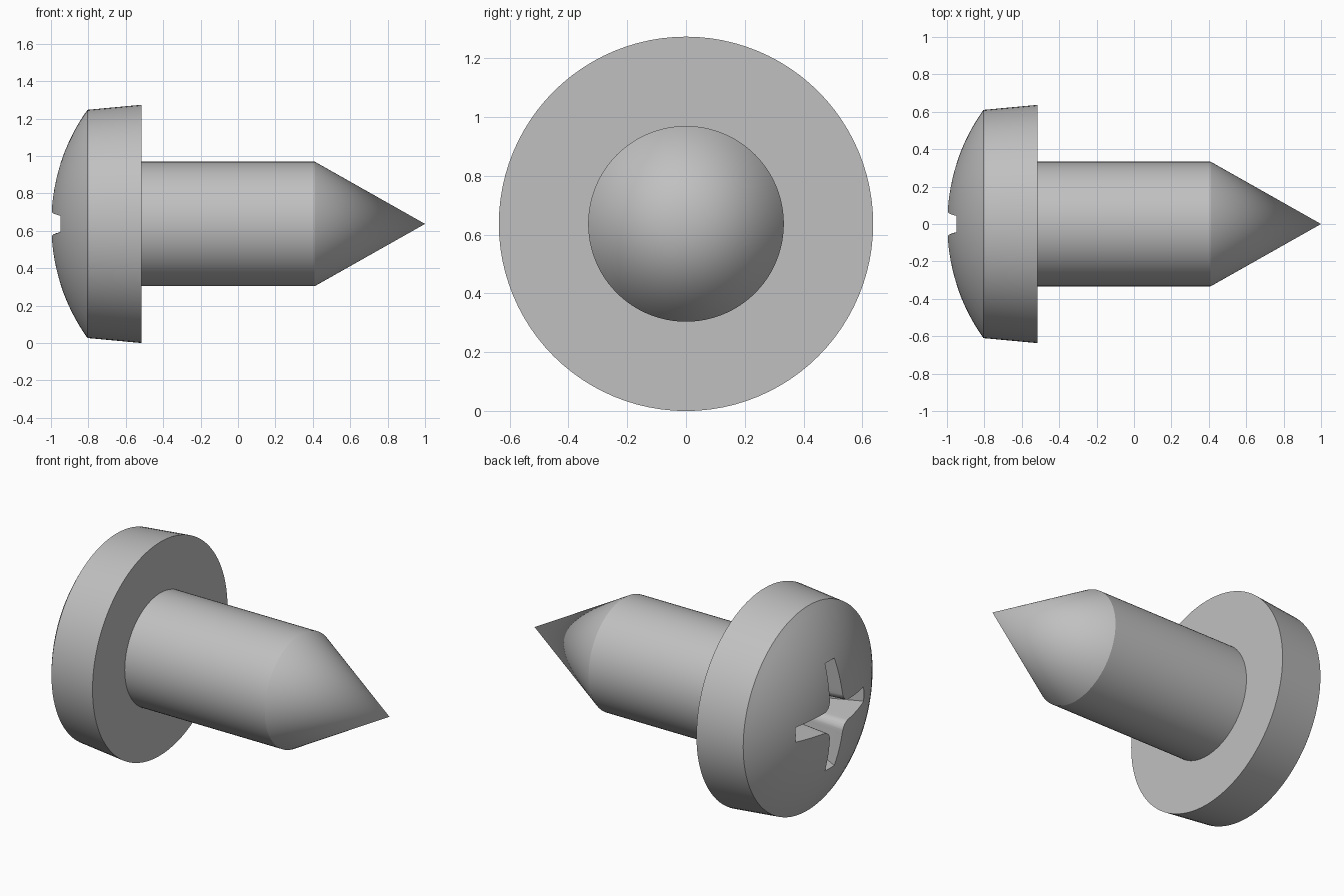
import bpy, bmesh, math
from mathutils import Vector

cube = bpy.data.objects.get("Cube")
if cube:
    bpy.data.objects.remove(cube, do_unlink=True)

AXIS_Z = 0.637   # height of the screw axis
SEGMENTS = 96

steel = bpy.data.materials.new("grey_steel")
steel.use_nodes = True
steel.diffuse_color = (0.53, 0.53, 0.53, 1)
steel.node_tree.nodes["Principled BSDF"].inputs["Base Color"].default_value = (0.53, 0.53, 0.53, 1)


def finish(name, bm):
    bmesh.ops.remove_doubles(bm, verts=bm.verts, dist=1e-5)
    bmesh.ops.recalc_face_normals(bm, faces=bm.faces)
    mesh = bpy.data.meshes.new(name)
    bm.to_mesh(mesh)
    bm.free()
    mesh.materials.append(steel)
    obj = bpy.data.objects.new(name, mesh)
    obj.location.z = AXIS_Z
    bpy.context.collection.objects.link(obj)
    return obj


def select(obj):
    bpy.ops.object.select_all(action='DESELECT')
    obj.select_set(True)
    bpy.context.view_layer.objects.active = obj


def smooth(obj, degrees):
    select(obj)
    bpy.ops.object.shade_smooth_by_angle(angle=math.radians(degrees))


def revolve(name, profile):
    """Turn an (x, radius) profile around the x axis."""
    bm = bmesh.new()
    verts = [bm.verts.new((x, 0, r)) for x, r in profile]
    edges = [bm.edges.new(pair) for pair in zip(verts, verts[1:])]
    bmesh.ops.spin(bm, geom=verts + edges, cent=(0, 0, 0), axis=(1, 0, 0),
                   angle=math.tau, steps=SEGMENTS)
    return finish(name, bm)


def cross_ring(bm, x, tip, tip_half, root_half, fillet):
    """Four-armed outline with rounded inner corners, at depth x."""
    quarter = [(tip, -tip_half), (tip, tip_half)]
    centre = root_half + fillet
    for i in range(7):
        a = math.radians(270 - 90 * i / 6)
        quarter.append((centre + fillet * math.cos(a), centre + fillet * math.sin(a)))
    ring = []
    for k in range(4):
        c, s = round(math.cos(k * math.pi / 2)), round(math.sin(k * math.pi / 2))
        ring += [bm.verts.new((x, c * u - s * v, s * u + c * v)) for u, v in quarter]
    return ring


# Domed head with a slightly flared rim
rim_x, rim_r, sag = -0.805, 0.61, 0.195
dome_radius = (rim_r ** 2 + sag ** 2) / (2 * sag)
half_angle = math.asin(rim_r / dome_radius)
dome = [(-1 + dome_radius * (1 - math.cos(half_angle * i / 16)),
         dome_radius * math.sin(half_angle * i / 16)) for i in range(17)]
head = revolve("head", dome + [(-0.515, 0.637), (-0.515, 0)])

# Tapered cross recess cut into the dome
bm = bmesh.new()
outer = cross_ring(bm, -1.05, 0.37, 0.046, 0.062, 0.06)
inner = cross_ring(bm, -0.62, 0.16, 0.034, 0.045, 0.04)
for i in range(len(outer)):
    j = (i + 1) % len(outer)
    bm.faces.new((outer[i], outer[j], inner[j], inner[i]))
bm.faces.new(outer)
bottom = bm.verts.new(Vector((-0.58, 0, 0)))
for i in range(len(inner)):
    bm.faces.new((inner[i], inner[(i + 1) % len(inner)], bottom))
cutter = finish("recess_cutter", bm)
cutter.hide_render = True

cut = head.modifiers.new("recess", 'BOOLEAN')
cut.operation = 'DIFFERENCE'
cut.solver = 'EXACT'
cut.object = cutter
select(head)
bpy.ops.object.modifier_apply(modifier=cut.name)
bpy.data.objects.remove(cutter, do_unlink=True)
smooth(head, 28)

# Plain shank ending in a conical point
shank = revolve("shank", [(-0.53, 0), (-0.53, 0.333), (0.41, 0.333), (1, 0)])
smooth(shank, 25)
